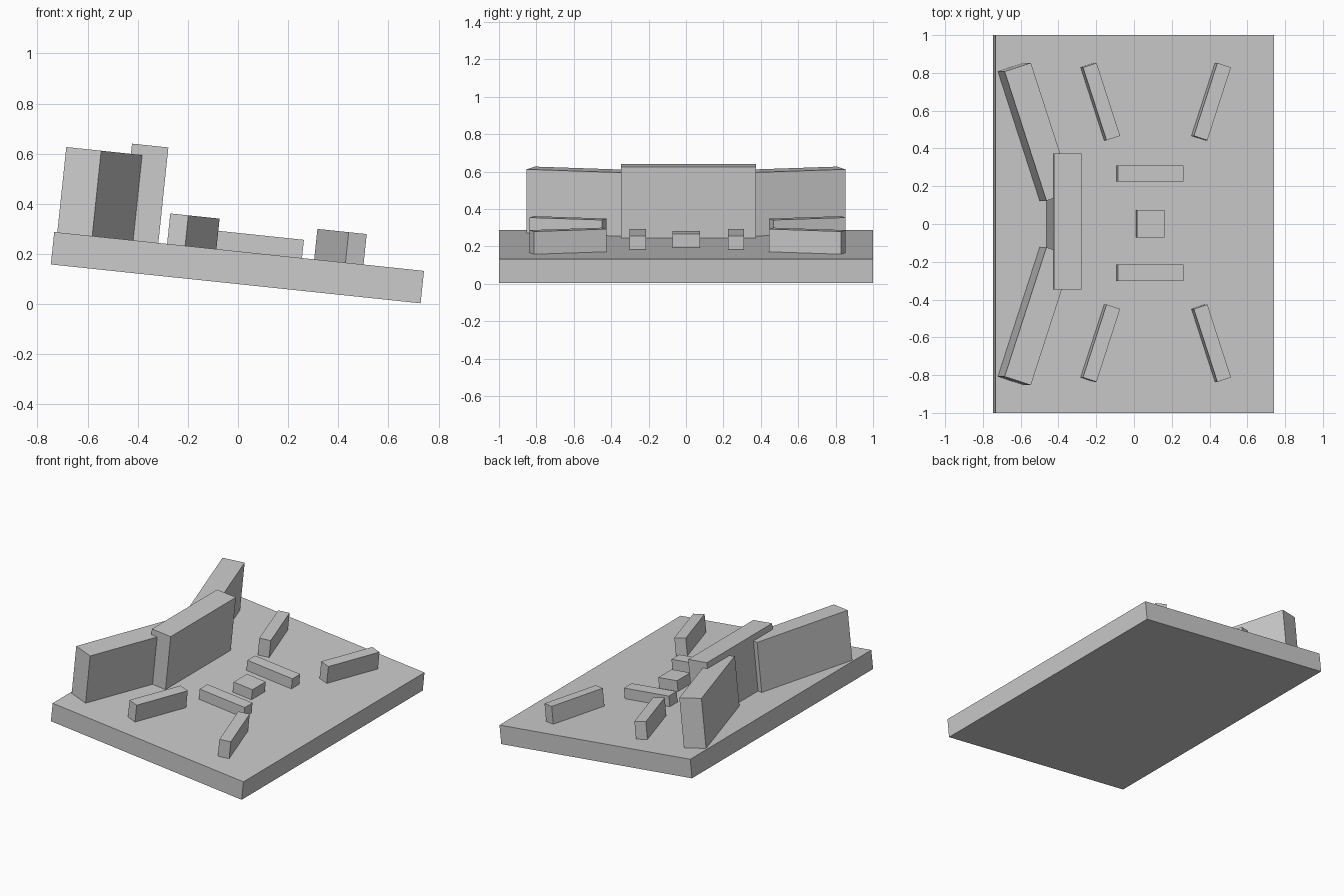
import bpy
from math import radians
from mathutils import Matrix

cube = bpy.data.objects.get("Cube")
if cube:
    bpy.data.objects.remove(cube, do_unlink=True)

grey = bpy.data.materials.new("plain grey")
grey.use_nodes = True
colour = (0.6, 0.6, 0.6, 1)
grey.diffuse_color = colour
grey.node_tree.nodes["Principled BSDF"].inputs["Base Color"].default_value = colour

# Everything sits on the tilted top of the board
tilt = Matrix.Translation((0.0045, 0, 0.21)) @ Matrix.Rotation(radians(6), 4, 'Y')


def block(name, x, y, size, turn=0, base=0):
    """Box standing on the board, turned about the board's normal."""
    bpy.ops.mesh.primitive_cube_add(size=1)
    ob = bpy.context.object
    ob.name = name
    ob.data.transform(Matrix.Diagonal((*size, 1)))
    ob.matrix_world = (tilt @ Matrix.Translation((x, y, base + size[2] / 2))
                       @ Matrix.Rotation(radians(turn), 4, 'Z'))
    ob.data.materials.append(grey)


# Sloping board
block("base_board", 0, 0, (1.483, 2, 0.13), base=-0.13)

# Tall rear wall with two angled wings
block("centre_wall", -0.397, 0.013, (0.146, 0.72, 0.383))
for side, s in (("left", 1), ("right", -1)):
    block(side + "_wing_wall", -0.548, s * 0.488, (0.147, 0.72, 0.342), s * 18)

# Low angled bars and straight rails on each side
for side, s, bar_y, rail_y in (("left", 1, 0.648, 0.268), ("right", -1, -0.631, -0.258)):
    block(side + "_rear_bar", -0.19, bar_y, (0.076, 0.406, 0.122), s * 18)
    block(side + "_front_bar", 0.4, bar_y, (0.076, 0.406, 0.122), -s * 18)
    block(side + "_rail", 0.077, rail_y, (0.35, 0.086, 0.073))

# Small block in the middle
block("centre_block", 0.078, 0.001, (0.146, 0.147, 0.073))
